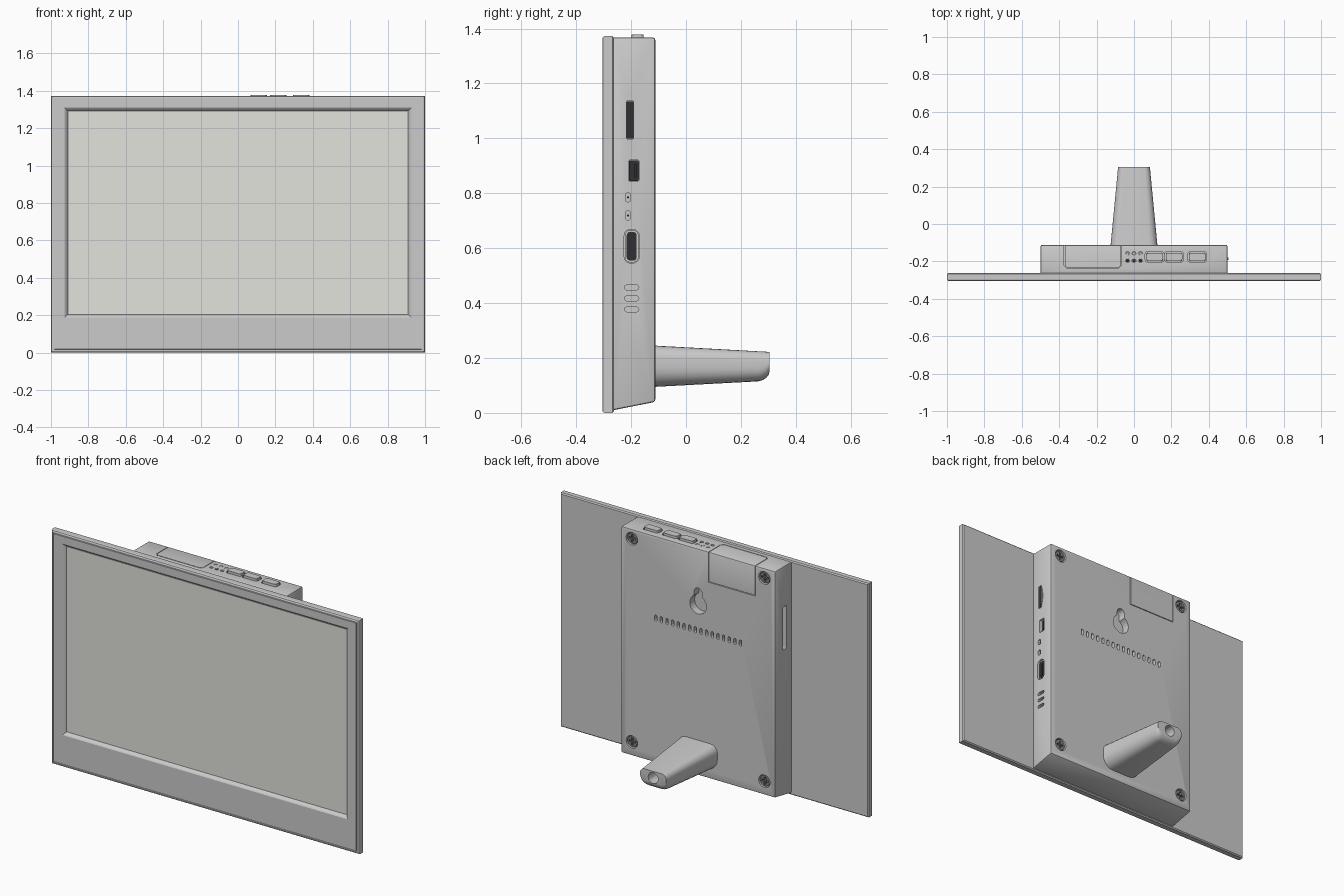
import bpy, bmesh
from math import sin, cos, pi

if "Cube" in bpy.data.objects:
    bpy.data.objects.remove(bpy.data.objects["Cube"])


def material(name, c):
    m = bpy.data.materials.new(name)
    m.diffuse_color = (*c, 1)
    m.use_nodes = True
    m.node_tree.nodes["Principled BSDF"].inputs["Base Color"].default_value = m.diffuse_color
    return m


DARK = material("dark_plastic", (0.03, 0.03, 0.035))
STEEL = material("screw_steel", (0.22, 0.22, 0.22))
SCREEN = material("screen_panel", (0.76, 0.77, 0.72))
PLACE = {'x': lambda u, v, d: (d, u, v), 'y': lambda u, v, d: (u, d, v), 'z': lambda u, v, d: (u, v, d)}


def finish(bm, name, mat=None, smooth=True):
    bmesh.ops.recalc_face_normals(bm, faces=bm.faces)
    me = bpy.data.meshes.new(name)
    bm.to_mesh(me)
    bm.free()
    ob = bpy.data.objects.new(name, me)
    bpy.context.collection.objects.link(ob)
    if mat:
        me.materials.append(mat)
    if smooth:
        shade(ob)
    return ob


def shade(ob):
    bpy.ops.object.select_all(action='DESELECT')
    ob.select_set(True)
    bpy.context.view_layer.objects.active = ob
    bpy.ops.object.shade_smooth_by_angle(angle=0.5)


def loft(bm, rings):
    loops = [[bm.verts.new(p) for p in r] for r in rings]
    n = len(loops[0])
    for a, b in zip(loops, loops[1:]):
        for i in range(n):
            bm.faces.new((a[i], a[(i + 1) % n], b[(i + 1) % n], b[i]))
    bm.faces.new(loops[0])
    bm.faces.new(loops[-1])


def rounded(cu, cv, w, h, rb, rt=None, n=5):
    """Rounded rectangle outline with bottom and top corner radii."""
    rt = rb if rt is None else rt
    pts = []
    for k, (su, sv) in enumerate(((1, 1), (-1, 1), (-1, -1), (1, -1))):
        r = min(rt if sv > 0 else rb, min(w, h) / 2 - 1e-4)
        for i in range(n + 1):
            a = (k + i / n) * pi / 2
            pts.append((cu + su * (w / 2 - r) + r * cos(a), cv + sv * (h / 2 - r) + r * sin(a)))
    return pts


def prism(bm, axis, pts, d0, d1):
    loft(bm, [[PLACE[axis](u, v, d) for u, v in pts] for d in (d0, d1)])


def part(name, axis, pts, d0, d1, mat=None, bevel=0, segs=2):
    bm = bmesh.new()
    prism(bm, axis, pts, d0, d1)
    if bevel:
        bmesh.ops.bevel(bm, geom=bm.edges[:], offset=bevel, segments=segs, affect='EDGES', profile=0.5)
    return finish(bm, name, mat)


def cut(target, bm):
    tool = finish(bm, "cutter", smooth=False)
    tool.hide_render = True
    bpy.context.view_layer.objects.active = target
    m = target.modifiers.new("cut", 'BOOLEAN')
    m.operation, m.object, m.solver = 'DIFFERENCE', tool, 'EXACT'
    bpy.ops.object.modifier_apply(modifier=m.name)
    bpy.data.objects.remove(tool)
    shade(target)


def rect(x0, x1, z0, z1, y):
    return [(x0, y, z0), (x1, y, z0), (x1, y, z1), (x0, y, z1)]


# Display bezel: concentric rings from back edge to screen recess
TOP = 1.372
bm = bmesh.new()
rings = [rect(-1 + i, 1 - i, i, TOP - i, y) for i, y in (
    (0.006, -0.262), (0, -0.268), (0, -0.296), (0.003, -0.302), (0.009, -0.305),
    (0.013, -0.305), (0.014, -0.3), (0.018, -0.3), (0.019, -0.305))]
rings += [rect(-0.927 + i, 0.927 - i, 0.187 + i, 1.31 - i, y) for i, y in (
    (0, -0.305), (0.005, -0.302), (0.015, -0.292), (0.017, -0.286))]
loft(bm, rings)
finish(bm, "display_bezel", smooth=False)
part("screen", 'y', rounded(0, 0.7485, 1.818, 1.087, 0.001, n=1), -0.29, -0.28, SCREEN)

# Rear housing with sloped underside
housing = part("rear_housing", 'x', [(-0.27, 0.009), (-0.112, 0.04), (-0.112, 1.367), (-0.27, 1.367)],
               -0.5, 0.5, bevel=0.008)

# Openings in the housing
BACK, LID, R = -0.112, 1.367, 0.5
bm = bmesh.new()
screws = [(sx * 0.43, z) for sx in (-1, 1) for z in (0.12, 1.312)]
for x, z in screws:
    prism(bm, 'y', rounded(x, z, 0.074, 0.074, 0.037), BACK - 0.025, BACK + 0.02)
for i in range(16):
    prism(bm, 'y', rounded(-0.275 + i * 0.55 / 15, 0.888, 0.016, 0.036, 0.008, n=3), BACK - 0.04, BACK + 0.02)
# keyhole outline: round opening merging into a narrow slot
key = [(0.054 * cos(a), 1.04 + 0.054 * sin(a)) for a in [2.08 + i * (2 * pi - 1.02) / 20 for i in range(21)]]
key += [(0.026 * cos(i * pi / 8), 1.112 + 0.026 * sin(i * pi / 8)) for i in range(9)]
prism(bm, 'y', key, BACK - 0.045, BACK + 0.02)
# top buttons, indicator holes and hatch
buttons = (0.11, 0.214, 0.338)
for x in buttons:
    prism(bm, 'z', rounded(x, -0.176, 0.1, 0.056, 0.014), LID - 0.02, LID + 0.02)
leds = [(x, y) for x in (-0.035, 0, 0.035) for y in (-0.157, -0.196)]
for x, y in leds:
    prism(bm, 'z', rounded(x, y, 0.02, 0.018, 0.009), LID - 0.02, LID + 0.02)
hatch = [(-0.373, -0.222), (-0.357, -0.238), (-0.083, -0.238), (-0.067, -0.222), (-0.067, -0.08), (-0.373, -0.08)]
prism(bm, 'z', hatch, 1.19, LID + 0.02)
# side sockets and slots: y, z, width, height, radius, depth
for y, z, w, h, r, d in ((-0.204, 1.067, 0.027, 0.138, 0.004, 0.05), (-0.19, 0.882, 0.038, 0.078, 0.006, 0.05),
                         (-0.211, 0.785, 0.019, 0.032, 0.007, 0.03), (-0.211, 0.719, 0.019, 0.032, 0.007, 0.03),
                         (-0.198, 0.607, 0.054, 0.122, 0.022, 0.02), (-0.198, 0.457, 0.052, 0.018, 0.009, 0.04),
                         (-0.198, 0.417, 0.052, 0.018, 0.009, 0.04), (-0.198, 0.377, 0.052, 0.018, 0.009, 0.04)):
    prism(bm, 'x', rounded(y, z, w, h, r), R - d, R + 0.02)
prism(bm, 'x', rounded(-0.2, 1.005, 0.034, 0.25, 0.006), -R - 0.02, -R + 0.04)
cut(housing, bm)

# Access hatch over the top and back edge
cover = bmesh.new()
inner = [(-0.369, -0.222), (-0.357, -0.234), (-0.083, -0.234), (-0.071, -0.222), (-0.071, BACK), (-0.369, BACK)]
prism(cover, 'z', inner, 1.194, LID)
edge = [e for e in cover.edges if all(abs(v.co.y - BACK) < 1e-4 and v.co.z > 1.3 for v in e.verts)]
bmesh.ops.bevel(cover, geom=edge, offset=0.008, segments=2, affect='EDGES', profile=0.5)
finish(cover, "access_hatch")

# Buttons and indicators
for i, x in enumerate(buttons):
    part(f"top_button_{i}", 'z', rounded(x, -0.176, 0.088, 0.044, 0.01), LID - 0.021, 1.378, bevel=0.002, segs=1)
for i, (x, y) in enumerate(leds):
    dark = y < -0.17
    part(f"indicator_{i}", 'z', rounded(x, y, 0.018, 0.016, 0.008), LID - 0.021, LID - (0.008 if dark else 0.002),
         DARK if dark else None)

# Screws with a cross recess
for i, (x, z) in enumerate(screws):
    head = part(f"screw_{i}", 'y', rounded(x, z, 0.064, 0.064, 0.032), BACK - 0.027, BACK - 0.006, STEEL)
    bm = bmesh.new()
    a, b = 0.022, 0.005
    cross = [(a, -b), (a, b), (b, b), (b, a), (-b, a), (-b, b), (-a, b), (-a, -b), (-b, -b), (-b, -a), (b, -a), (b, -b)]
    prism(bm, 'y', [(x + u, z + v) for u, v in cross], BACK - 0.018, BACK + 0.02)
    cut(head, bm)

# Socket inserts on the right side
part("card_slot", 'x', rounded(-0.204, 1.067, 0.025, 0.136, 0.004), 0.44, 0.492, DARK)
part("memory_card", 'x', [(-0.192 + 0.012 * sin(i * pi / 10), 1.003 + 0.0128 * i) for i in range(11)], 0.46, 0.505)
part("small_socket", 'x', rounded(-0.19, 0.882, 0.036, 0.076, 0.006), 0.44, 0.48, DARK)
part("small_socket_tongue", 'x', rounded(-0.184, 0.882, 0.009, 0.05, 0.002), 0.47, 0.494, DARK)
part("video_socket_rim", 'x', rounded(-0.198, 0.607, 0.05, 0.118, 0.02), 0.479, 0.49)
part("video_socket", 'x', rounded(-0.198, 0.607, 0.036, 0.104, 0.012), 0.48, 0.493, DARK)
part("video_socket_tongue", 'x', rounded(-0.198, 0.607, 0.012, 0.078, 0.003), 0.48, 0.497, DARK)
for z in (0.785, 0.719):
    part("side_light", 'x', rounded(-0.211, z, 0.008, 0.008, 0.004), 0.465, 0.492, DARK)

# Tapered stand leg with a rounded lower tip
bm = bmesh.new()
rings = []
for y, lift in ((-0.12, 0), (0.262, 0), (0.28, 0.004), (0.293, 0.012), (0.301, 0.022), (0.305, 0.036)):
    t = (y + 0.112) / 0.417
    z0, z1 = 0.095 + 0.022 * t + lift, 0.245 - 0.023 * t
    w = 0.25 - 0.08 * t
    rings.append([(u, y, v) for u, v in
                  rounded(0, (z0 + z1) / 2, w, z1 - z0, 0.068 - 0.022 * t - lift * 0.4, 0.045 - 0.015 * t)])
loft(bm, rings)
leg = finish(bm, "stand_leg")
bm = bmesh.new()
prism(bm, 'y', rounded(0, 0.182, 0.064, 0.064, 0.032), 0.2, 0.35)
cut(leg, bm)
